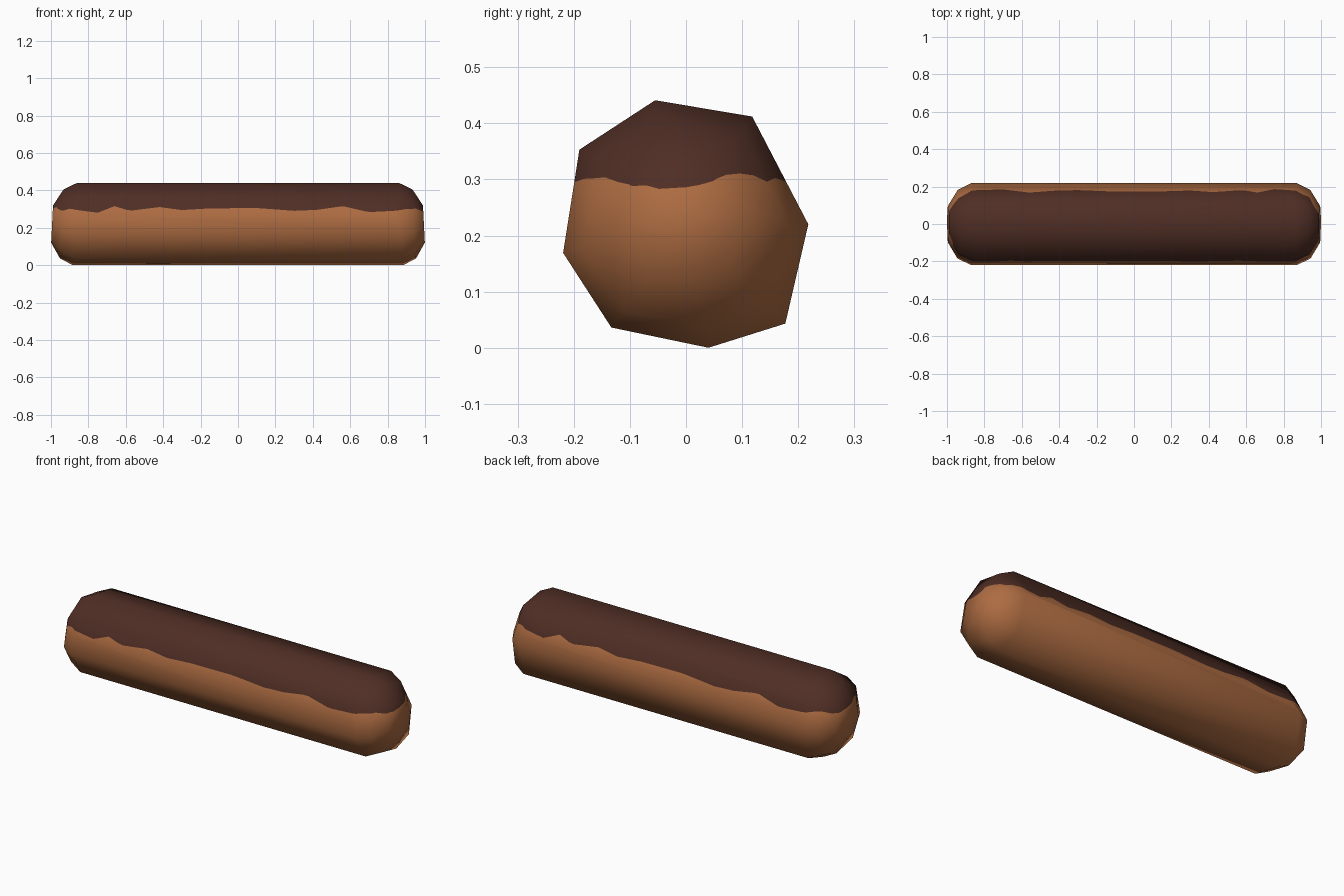
import bpy, bmesh
from mathutils import Vector

if "Cube" in bpy.data.objects:
    bpy.data.objects.remove(bpy.data.objects["Cube"])

# Cross-section (y, z) of the bun and end rings (x, scale)
SECTION = [(-.055, .441), (.118, .412), (.218, .22), (.177, .043),
           (.04, 0), (-.133, .036), (-.219, .169), (-.19, .353)]
ENDS = [(.87, 1), (.942, .84), (.994, .45)]
AXIS_Z, LEVEL, TILT = .22, .298, .05

# Wavy glaze edge heights: along the long side (x, z) and round the end (y, z)
SIDE = [(-1, .30), (-.94, .31), (-.86, .295), (-.75, .281), (-.66, .316), (-.58, .291),
        (-.42, .311), (-.3, .295), (-.15, .304), (0, .305), (.1, .306), (.3, .291),
        (.42, .296), (.56, .316), (.7, .284), (.85, .292), (.95, .31), (1, .30)]
END = [(-.2, .299), (-.14, .304), (-.1, .286), (-.05, .283), (0, .286),
       (.04, .293), (.07, .308), (.11, .312), (.15, .293), (.2, .29)]


def lookup(table, t):
    t = min(max(t, table[0][0]), table[-1][0])
    for (a, za), (b, zb) in zip(table, table[1:]):
        if t <= b:
            return za + (zb - za) * (t - a) / (b - a)


def edge_height(co):
    if abs(co.x) > .93:
        return lookup(END, co.y if co.x > 0 else -co.y)
    return lookup(SIDE, co.x if co.y < 0 else -co.x)


def material(name, rgb):
    m = bpy.data.materials.new(name)
    m.diffuse_color = (*rgb, 1)
    m.use_nodes = True
    m.node_tree.nodes["Principled BSDF"].inputs["Base Color"].default_value = m.diffuse_color
    return m


# Bun body: rings bridged from end to end with flat caps
bm = bmesh.new()
rings = []
for x, s in [(-x, s) for x, s in reversed(ENDS)] + ENDS:
    side = 1 if x > 0 else -1
    rings.append([bm.verts.new((x - side * TILT * (z - AXIS_Z) * s, y * s,
                                AXIS_Z + (z - AXIS_Z) * s)) for y, z in SECTION])
for a, b in zip(rings, rings[1:]):
    for i in range(8):
        j = (i + 1) % 8
        bm.faces.new((a[i], a[j], b[j], b[i]))
bm.faces.new(rings[0])
bm.faces.new(rings[-1])
bmesh.ops.recalc_face_normals(bm, faces=bm.faces)


def cut(co, no, keep):
    faces = [f for f in bm.faces if keep(f.calc_center_median())]
    geom = set(faces)
    for f in faces:
        geom.update(f.edges)
        geom.update(f.verts)
    bmesh.ops.bisect_plane(bm, geom=list(geom), dist=1e-5, plane_co=co, plane_no=no)


# Cut a narrow band around the glaze edge, divide it, then cut the edge itself
for z in (.268, .328):
    cut((0, 0, z), (0, 0, 1), lambda c: True)
in_band = lambda c: .268 < c.z < .328
for i in range(-30, 31):
    cut((i * .03, 0, 0), (1, 0, 0), in_band)
for i in range(-7, 8):
    cut((0, i * .024, 0), (0, 1, 0), lambda c: in_band(c) and abs(c.x) > .9)
cut((0, 0, LEVEL), (0, 0, 1), in_band)
for f in bm.faces:
    f.smooth = True
    f.material_index = int(f.calc_center_median().z > LEVEL)

# Slide the edge along the surface into the wavy line
moves = []
for v in bm.verts:
    if abs(v.co.z - LEVEL) < 1e-4:
        rise = edge_height(v.co) - LEVEL
        best, steep = None, .3
        for e in v.link_edges:
            d = e.other_vert(v).co - v.co
            s = d.z / max(d.length, 1e-9) * (1 if rise > 0 else -1)
            if s > steep:
                best, steep = d, s
        if best:
            moves.append((v, best * min(rise / best.z, .92)))
for v, d in moves:
    v.co += d

mesh = bpy.data.meshes.new("glazed_bun")
bm.to_mesh(mesh)
bm.free()
mesh.materials.append(material("baked dough", (.42, .15, .054)))
mesh.materials.append(material("chocolate glaze", (.078, .027, .018)))

# Rounded shading over the faceted shape
normals = []
for v in mesh.vertices:
    x = min(max(v.co.x, -.83), .83)
    normals.append((v.co - Vector((x, 0, AXIS_Z))).normalized())
mesh.normals_split_custom_set_from_vertices(normals)
bun = bpy.data.objects.new("glazed_bun", mesh)
bpy.context.collection.objects.link(bun)
